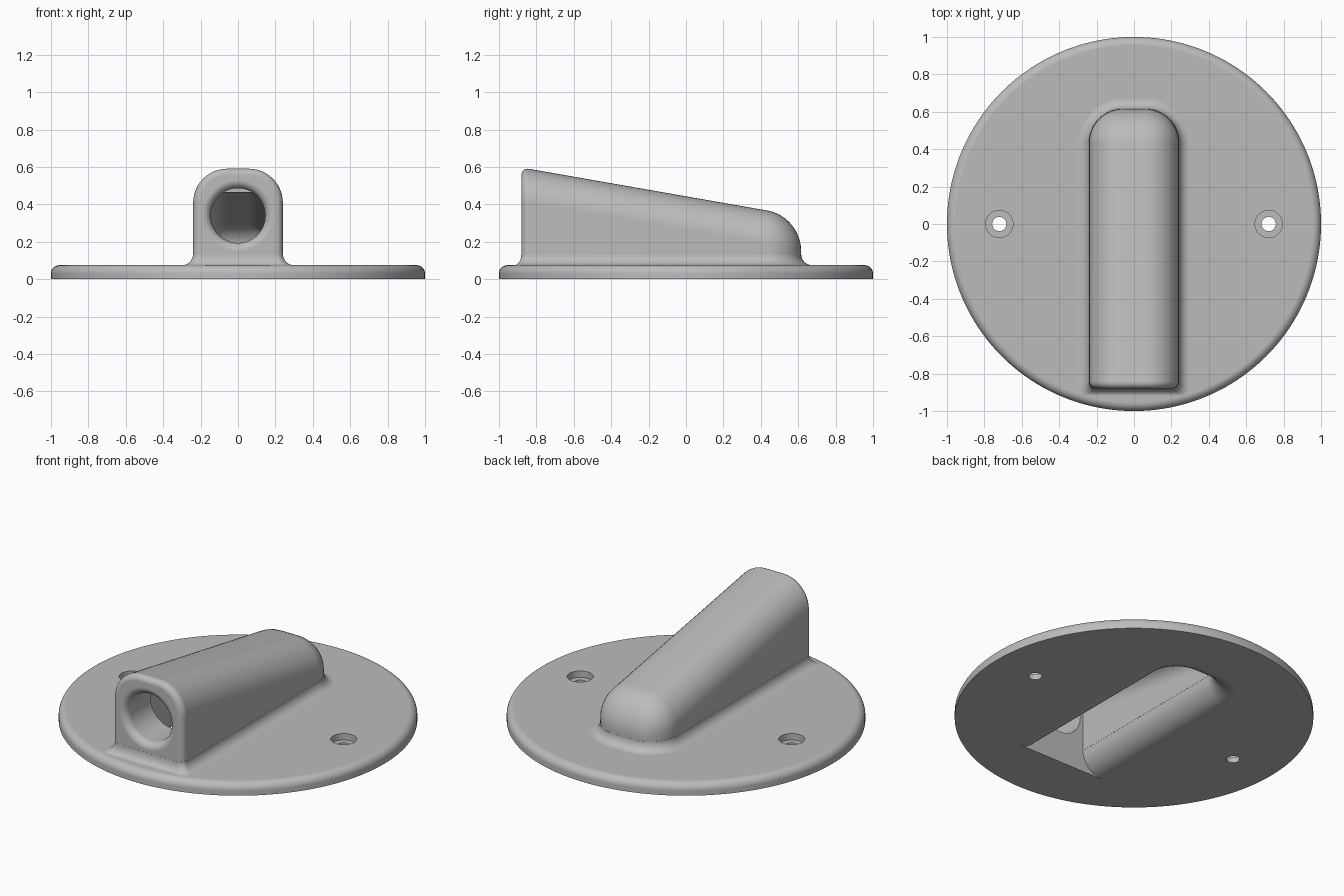
import bpy, bmesh, math

if "Cube" in bpy.data.objects:
    bpy.data.objects.remove(bpy.data.objects["Cube"])

SLOPE = 0.175          # fall of the housing roof per unit of length
WALL = 0.075           # shell and flange thickness
SEG = 12

mat = bpy.data.materials.new("light grey")
mat.diffuse_color = (0.5, 0.5, 0.5, 1)
mat.use_nodes = True
mat.node_tree.nodes["Principled BSDF"].inputs["Base Color"].default_value = mat.diffuse_color


def make(name, bm):
    bmesh.ops.recalc_face_normals(bm, faces=bm.faces[:])
    me = bpy.data.meshes.new(name)
    bm.to_mesh(me)
    bm.free()
    me.materials.append(mat)
    ob = bpy.data.objects.new(name, me)
    bpy.context.collection.objects.link(ob)
    return ob


def loft(name, rings):
    """Closed solid through a stack of rings with equal point counts."""
    bm = bmesh.new()
    vr = [[bm.verts.new(p) for p in r] for r in rings]
    n = len(vr[0])
    for a, b in zip(vr, vr[1:]):
        for i in range(n):
            j = (i + 1) % n
            bm.faces.new((a[i], a[j], b[j], b[i]))
    bm.faces.new(vr[0])
    bm.faces.new(vr[-1])
    return make(name, bm)


def lathe(name, profile, n, centre=(0, 0, 0), along_y=False):
    """Turn (radius, height) pairs around z, or around y."""
    cx, cy, cz = centre
    rings = []
    for r, h in profile:
        ring = []
        for i in range(n):
            t = 2 * math.pi * i / n
            u, v = r * math.cos(t), r * math.sin(t)
            ring.append((cx + u, cy + h, cz + v) if along_y else (cx + u, cy + v, cz + h))
        rings.append(ring)
    return loft(name, rings)


def wedge(name, hw, y0, y1, z0, top, r, front_r):
    """Sloping block with rounded roof and back; top is roof height at y = -0.84."""
    bm = bmesh.new()
    bmesh.ops.create_cube(bm, size=2)
    for v in bm.verts:
        v.co.x *= hw
        v.co.y = y0 if v.co.y < 0 else y1
        v.co.z = z0 if v.co.z < 0 else top - SLOPE * (v.co.y + 0.84)
    front = lambda e: all(abs(v.co.y - y0) < 1e-4 for v in e.verts)
    base = lambda e: all(abs(v.co.z - z0) < 1e-4 for v in e.verts)
    edges = [e for e in bm.edges if not front(e) and not base(e)]
    bmesh.ops.bevel(bm, geom=edges, offset=r, offset_type='OFFSET',
                    segments=SEG, profile=0.5, affect='EDGES')
    if front_r:
        edges = [e for e in bm.edges if front(e) and not base(e)]
        bmesh.ops.bevel(bm, geom=edges, offset=front_r, offset_type='OFFSET',
                        segments=6, profile=0.5, affect='EDGES')
    return make(name, bm)


def footprint(hw, y0, y1, rb, rf, z, off, front_off):
    """Rounded rectangle grown by off at the sides and back."""
    hw, y1, y0, rb = hw + off, y1 + off, y0 - front_off, rb + off
    pts = []
    for sx, y, sy, r, a in ((1, y1, 1, rb, 0), (-1, y1, 1, rb, 90),
                            (-1, y0, -1, rf, 180), (1, y0, -1, rf, 270)):
        for i in range(SEG + 1):
            t = math.radians(a + 90 * i / SEG)
            pts.append((sx * (hw - r) + r * math.cos(t),
                        y - sy * r + r * math.sin(t), z))
    return pts


def skirt(name, hw, y0, y1, rb, rf, z, R, k, below):
    """Concave flare of radius R standing on height z; k scales it at the front."""
    rings = [footprint(hw, y0, y1, rb, rf, z - below, R, R * k)]
    for i in range(9):
        t = math.radians(90 * i / 8)
        off = R * (1 - math.sin(t)) + 0.0008
        rings.append(footprint(hw, y0, y1, rb, rf, z + R * (1 - math.cos(t)), off, off * k))
    return loft(name, rings)


def combine(target, other, op):
    m = target.modifiers.new(op, 'BOOLEAN')
    m.operation, m.object, m.solver = op, other, 'EXACT'
    bpy.context.view_layer.objects.active = target
    bpy.ops.object.modifier_apply(modifier=m.name)
    bpy.data.objects.remove(other, do_unlink=True)


# round flange with a rolled upper rim
rim = [(1, 0)]
for i in range(9):
    t = math.radians(90 * i / 8)
    rim.append((0.955 + 0.045 * math.cos(t), 0.03 + 0.045 * math.sin(t)))
body = lathe("flanged_housing", rim, 160)

# sloping housing and the fillet where it meets the flange
combine(body, skirt("fillet", 0.24, -0.88, 0.615, 0.18, 0.04, WALL, 0.058, 0.65, 0.03), 'UNION')
combine(body, wedge("housing", 0.24, -0.88, 0.615, 0.03, 0.59, 0.18, 0.04), 'UNION')

# cavity open at the bottom, flared like the outside
combine(body, wedge("cavity", 0.24 - WALL, -0.64, 0.615 - WALL, 0.01, 0.59 - WALL, 0.105, 0), 'DIFFERENCE')
combine(body, skirt("cavity_flare", 0.24 - WALL, -0.64, 0.615 - WALL, 0.105, 0.0005,
                    0.0, 0.058 + WALL, 0, 0.05), 'DIFFERENCE')

# front port with rounded lip
port = [(0.19, -0.95)]
for i in range(9):
    t = math.radians(90 * i / 8)
    port.append((0.146 + 0.044 * (1 - math.sin(t)), -0.88 + 0.044 * (1 - math.cos(t))))
port.append((0.146, -0.55))
combine(body, lathe("port", port, 64, (0, 0, 0.34), True), 'DIFFERENCE')

# counterbored screw holes
for x in (-0.72, 0.72):
    hole = [(0.038, -0.05), (0.038, 0.035), (0.073, 0.035), (0.073, 0.15)]
    combine(body, lathe("screw_hole", hole, 40, (x, 0, 0)), 'DIFFERENCE')

# smooth shading with crisp corners
bpy.ops.object.select_all(action='DESELECT')
body.select_set(True)
bpy.context.view_layer.objects.active = body
bpy.ops.object.shade_smooth_by_angle(angle=math.radians(35))
wn = body.modifiers.new("even_normals", 'WEIGHTED_NORMAL')
wn.keep_sharp = True
